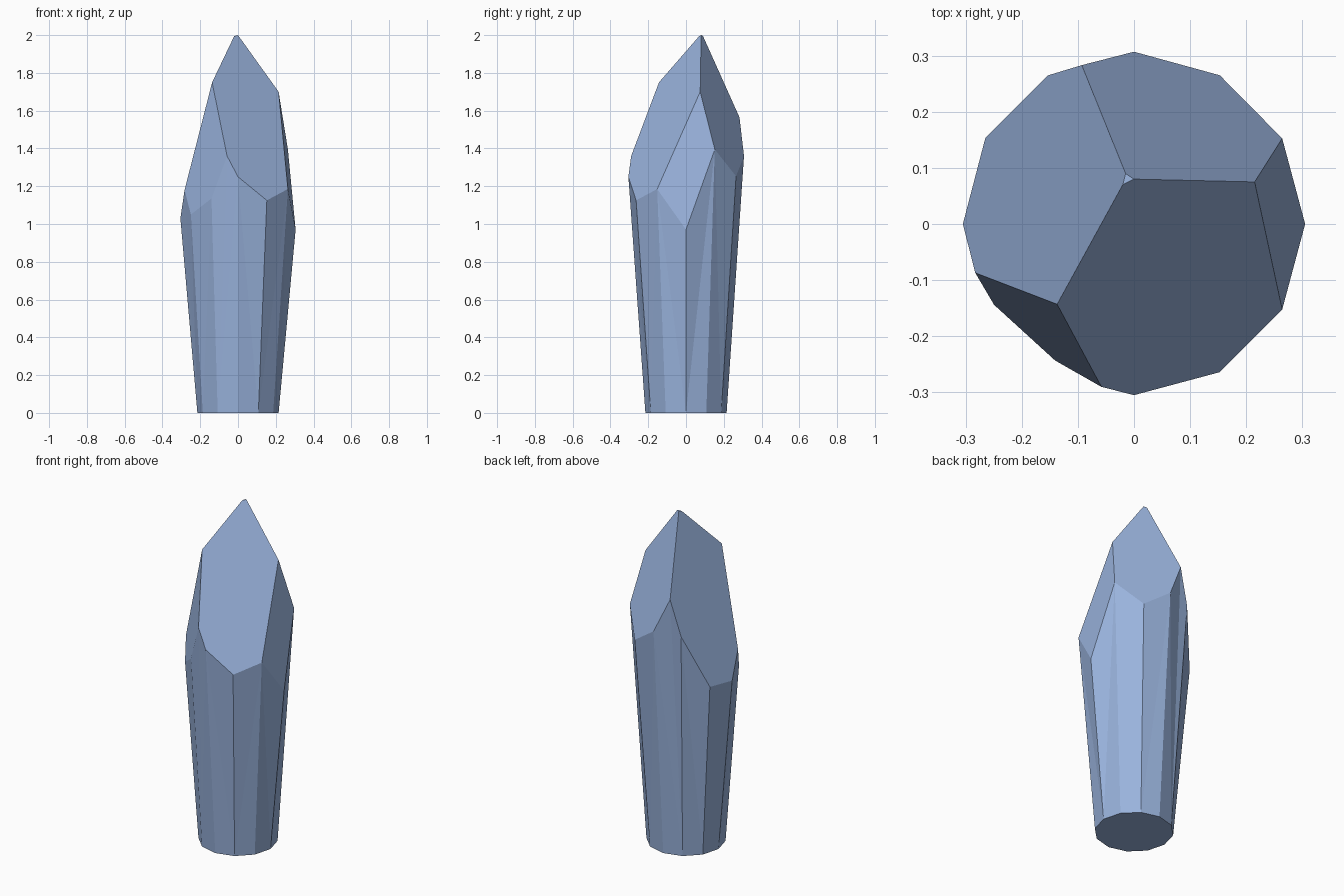
import bpy, bmesh, math

if "Cube" in bpy.data.objects:
    bpy.data.objects.remove(bpy.data.objects["Cube"])

# Rim of the tapered 12-sided shaft: (angle in degrees, radius, height)
RIM = [(0, .305, .97), (30, .305, 1.395), (60, .306, 1.253), (90, .307, 1.36),
       (108.2, .298, 1.565), (120, .306, 1.353), (150, .306, 1.04), (180, .305, 1.03),
       (197.1, .296, 1.18), (210, .288, 1.05), (240, .281, 1.135), (258.7, .296, 1.36),
       (270, .305, 1.25), (300, .305, 1.125), (330, .305, 1.185)]
BASE_RADIUS = .215

bm = bmesh.new()


def polar(angle, r, z):
    a = math.radians(angle)
    return bm.verts.new((r * math.cos(a), r * math.sin(a), z))


rim = {a: polar(a, r, z) for a, r, z in RIM}
base = {a: polar(a, BASE_RADIUS, 0) for a in range(0, 360, 30)}
angles = [a for a, _, _ in RIM]

# Shaft sides: each panel fans from the foot of its lower column
for a in range(0, 360, 30):
    b = (a + 30) % 360
    chain = [rim[k] for k in angles if a <= k < a + 30] + [rim[b]]
    a_low = rim[a].co.z < rim[b].co.z
    low = base[a] if a_low else base[b]
    for p, q in zip(chain, chain[1:]):
        bm.faces.new((low, q, p))
    bm.faces.new((base[a], base[b], rim[b] if a_low else rim[a]))
bm.faces.new(list(base.values())[::-1])

# Pointed tip: tiny flat apex and two shoulder corners
apex_front = bm.verts.new((-.02, .07, 1.995))
apex_back = bm.verts.new((-.015, .09, 1.995))
apex_right = bm.verts.new((0, .08, 2))
left_corner = bm.verts.new((-.137, -.143, 1.75))
right_corner = bm.verts.new((.215, .075, 1.70))


def facet(rim_angles, *others):
    bm.faces.new([rim[a] for a in rim_angles] + list(others))


facet([258.7, 270, 300, 330], right_corner, apex_right, apex_front, left_corner)
facet([30, 60, 90, 108.2], apex_back, apex_right, right_corner)
facet([108.2, 120, 150, 180, 197.1], left_corner, apex_front, apex_back)
facet([330, 0, 30], right_corner)
facet([197.1, 210, 240, 258.7], left_corner)
bm.faces.new((apex_front, apex_right, apex_back))

bmesh.ops.recalc_face_normals(bm, faces=bm.faces)
mesh = bpy.data.meshes.new("crystal")
bm.to_mesh(mesh)
bm.free()

# Single pale blue colour
mat = bpy.data.materials.new("pale blue crystal")
mat.diffuse_color = (.32, .45, .72, 1)
mat.use_nodes = True
mat.node_tree.nodes["Principled BSDF"].inputs["Base Color"].default_value = mat.diffuse_color
mesh.materials.append(mat)
bpy.context.collection.objects.link(bpy.data.objects.new("crystal", mesh))
